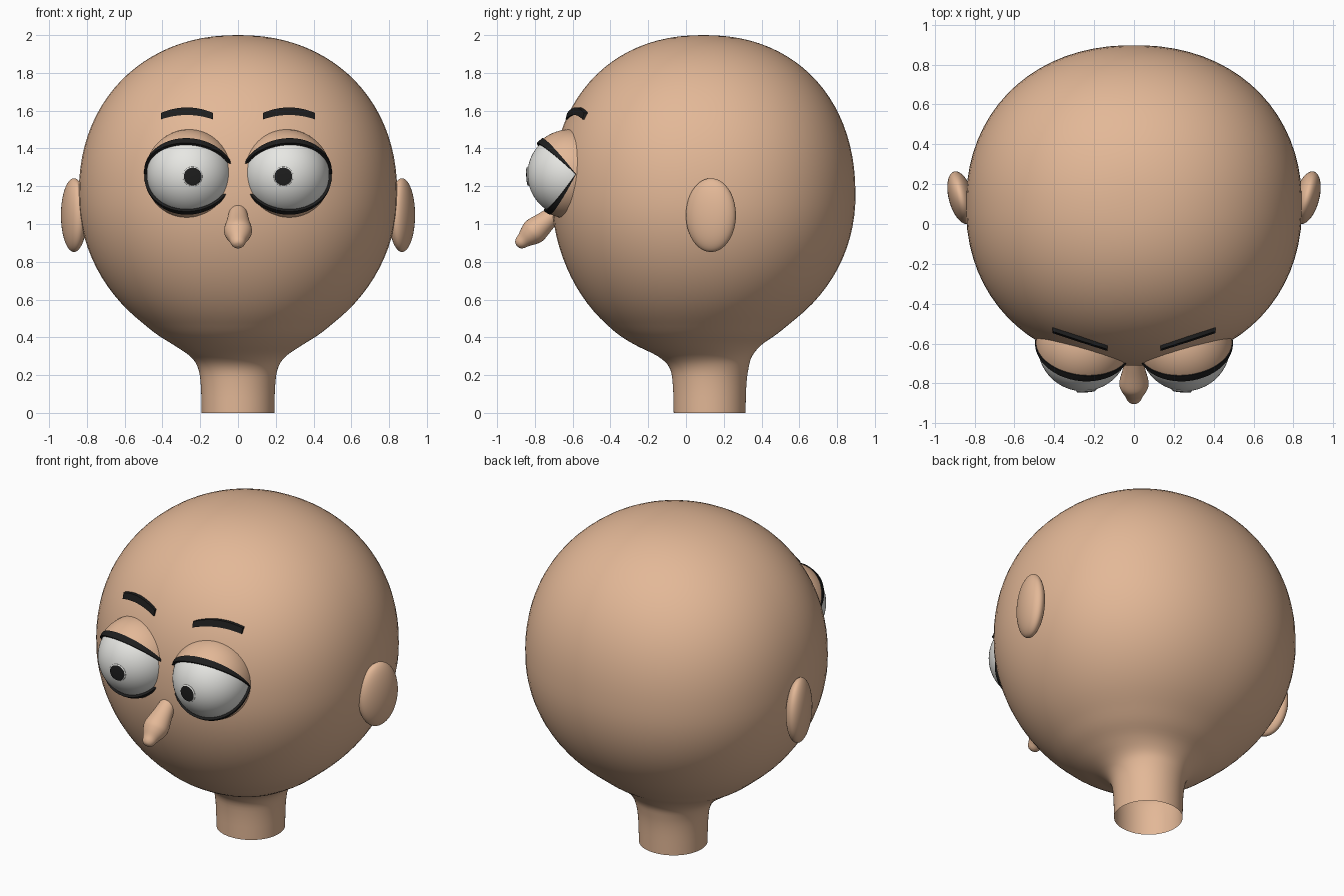
import bpy, bmesh
from math import sin, cos, pi, radians
from mathutils import Vector, Matrix

if "Cube" in bpy.data.objects:
    bpy.data.objects.remove(bpy.data.objects["Cube"])


def material(name, rgb):
    m = bpy.data.materials.new(name)
    m.use_nodes = True
    m.diffuse_color = (*rgb, 1)
    m.node_tree.nodes["Principled BSDF"].inputs["Base Color"].default_value = (*rgb, 1)
    return m


SKIN = material("skin", (0.77, 0.48, 0.31))
WHITE = material("eye_white", (0.8, 0.8, 0.77))
BLACK = material("black", (0.013, 0.013, 0.013))


def finish(name, bm, mat, mirrored=False):
    bmesh.ops.remove_doubles(bm, verts=bm.verts, dist=1e-5)
    bmesh.ops.recalc_face_normals(bm, faces=bm.faces)
    mesh = bpy.data.meshes.new(name)
    bm.to_mesh(mesh)
    bm.free()
    mesh.materials.append(mat)
    ob = bpy.data.objects.new(name, mesh)
    bpy.context.collection.objects.link(ob)
    bpy.ops.object.select_all(action='DESELECT')
    ob.select_set(True)
    bpy.context.view_layer.objects.active = ob
    bpy.ops.object.shade_smooth_by_angle(angle=radians(40))
    if mirrored:
        mod = ob.modifiers.new("Mirror", 'MIRROR')
        mod.use_mirror_merge = False


def loft(name, rings, mat, mirrored=False, caps=False):
    """Skin closed rings of equal point count."""
    bm = bmesh.new()
    rows = [[bm.verts.new(p) for p in ring] for ring in rings]
    n = len(rows[0])
    for a, b in zip(rows, rows[1:]):
        for i in range(n):
            j = (i + 1) % n
            bm.faces.new((a[i], a[j], b[j], b[i]))
    if caps:
        bm.faces.new(rows[0])
        bm.faces.new(rows[-1])
    finish(name, bm, mat, mirrored)


def smooth(rows, steps):
    """Catmull-Rom curve through the given rows."""
    pts = [Vector(r) for r in rows]
    pts = [pts[0] * 2 - pts[1]] + pts + [pts[-1] * 2 - pts[-2]]
    out = []
    for a, b, c, d in zip(pts, pts[1:], pts[2:], pts[3:]):
        for k in range(steps):
            t = k / steps
            out.append(0.5 * (2 * b + (c - a) * t + (2 * a - 5 * b + 4 * c - d) * t * t
                              + (3 * b - a - 3 * c + d) * t ** 3))
    return out + [pts[-2]]


def ellipsoid(name, centre, radii, rot, mat):
    bm = bmesh.new()
    bmesh.ops.create_uvsphere(bm, u_segments=48, v_segments=32, radius=1)
    bm.transform(Matrix.Translation(centre) @ rot @ Matrix.Diagonal((*radii, 1)))
    finish(name, bm, mat, True)


# Head: a slightly boxy globe on an open neck
MID, HALF, GIRTH, CROWN = 1.15, .85, .805, 2.2


def skull(z):
    """Radius and ring centre of the globe at a height."""
    u = abs(z - MID) / HALF
    p = CROWN if z > MID else 2
    r = GIRTH * max(0, 1 - u ** p) ** (1 / p)
    c = .093 if z > MID else .093 - .028 * ((MID - z) / .65) ** 3
    return r, c


def power(v, e):
    return abs(v) ** e * (1 if v > 0 else -1)


def widen(r):
    return r * (1 + .06 * r), 2 + .2 * r


levels = smooth([(0, .19, .125), (.15, .195, .125), (.24, .21, .122), (.3, .25, .1),
                 (.36, .335, .065), (.42, .425, .06), (.5, *skull(.5))], 4)
for k in range(1, 37):
    s = sin(radians(-49.9 + 139.9 * k / 36))
    z = MID + HALF * (s if s < 0 else s ** (2 / CROWN))
    levels.append((z, *skull(z)))
head = []
for z, r, c in levels:
    w, p = widen(r)
    head.append([(w * power(cos(a), 2 / p), c + r * power(sin(a), 2 / p), z)
                 for a in (2 * pi * (i + .5) / 72 for i in range(72))])
loft("head", head, SKIN)

# Ears, tilted so the back edge flares out
ellipsoid("ears", (.868, .132, 1.047), (.062, .136, .195), Matrix.Rotation(radians(-15), 4, 'Z'), SKIN)

# Nose: a drooping teardrop turned around a slanted axis
start, axis = Vector((0, -.66, 1.085)), Vector((0, -.76, -.65))
side, up = Vector((1, 0, 0)), Vector((0, -.65, .76))
nose = []
for t, r in smooth([(0, .042), (.1, .058), (.18, .074), (.22, .066), (.26, .046),
                    (.288, .036), (.304, .022), (.31, 0)], 4):
    r = max(r, 0)
    nose.append([start + axis * t + side * r * cos(a) + up * r * .92 * sin(a)
                 for a in (2 * pi * i / 32 for i in range(32))])
loft("nose", nose, SKIN)

# Eyes
EYE = Vector((.256, -.612, 1.264))
ellipsoid("eyeballs", EYE, (.227, .227, .227), Matrix.Rotation(pi / 2, 4, 'X'), WHITE)
gaze = Vector((-.07, -1, -.055)).normalized()
facing = gaze.to_track_quat('Z', 'Y').to_matrix().to_4x4()
ellipsoid("corneas", EYE + gaze * .223, (.052, .052, .01), facing, WHITE)
ellipsoid("pupils", EYE + gaze * .2295, (.047, .047, .004), facing, BLACK)

OUTWARD = Matrix.Rotation(radians(7), 3, 'Z')


def eye_shell(name, low, high, inner, outer, mat):
    """Shell slice around the eye between two elevations, meeting at its corners."""
    steps = max(4, int((high - low) / 5))
    arc = [radians(low + (high - low) * i / steps) for i in range(steps + 1)]
    section = [(outer, a) for a in arc] + [(inner, a) for a in reversed(arc)]
    rings = []
    for k in range(41):
        u = pi * k / 40
        rings.append([EYE + OUTWARD @ Vector((cos(u), -sin(u) * cos(a), sin(u) * sin(a))) * r
                      for r, a in section])
    loft(name, rings, mat, True)


eye_shell("upper_eyelids", 46, 180, .22, .237, SKIN)
eye_shell("lower_eyelids", -180, -58, .22, .237, SKIN)
eye_shell("upper_lash_lines", 43, 52, .224, .242, BLACK)
eye_shell("lower_lash_lines", -63, -55, .224, .241, BLACK)

# Eyebrows: thin arched bars lying on the forehead
brow = []
for k in range(17):
    s = k / 8 - 1
    x, z = .27 + .138 * s, 1.597 - .026 * s * s
    r, c = skull(z)
    w, p = widen(r)
    y = c - r * (1 - (x / w) ** p) ** (1 / p)
    h = .02 - .003 * s * s
    brow.append([(x, y + dy, z + dz) for dy, dz in ((-.017, -h), (.01, -h), (.016, h), (-.008, h))])
loft("eyebrows", brow, BLACK, True, True)
